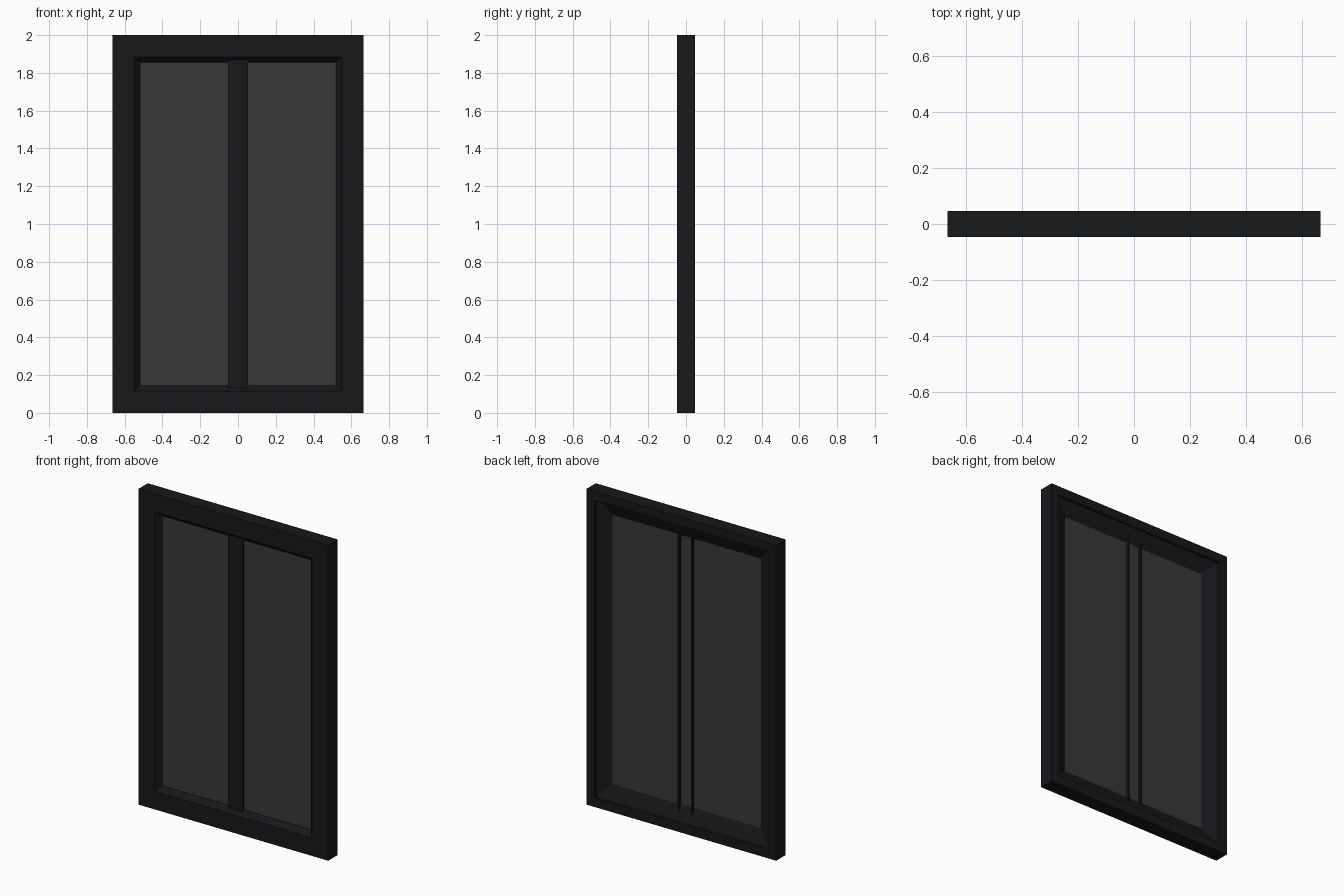
import bpy, bmesh

if "Cube" in bpy.data.objects:
    bpy.data.objects.remove(bpy.data.objects["Cube"])

W, H, D = 0.665, 2.0, 0.047


def material(name, color):
    m = bpy.data.materials.new(name)
    m.diffuse_color = color
    m.use_nodes = True
    m.node_tree.nodes["Principled BSDF"].inputs["Base Color"].default_value = m.diffuse_color
    return m


black = material("dark_frame", (0.008, 0.009, 0.011, 1))
grey = material("grey_pane", (0.04, 0.04, 0.04, 1))


def finish(name, bm, mat):
    bmesh.ops.recalc_face_normals(bm, faces=bm.faces)
    me = bpy.data.meshes.new(name)
    bm.to_mesh(me)
    bm.free()
    me.materials.append(mat)
    ob = bpy.data.objects.new(name, me)
    bpy.context.collection.objects.link(ob)
    return ob


def box(name, x, y, z, mat):
    bm = bmesh.new()
    bmesh.ops.create_cube(bm, size=1)
    for v in bm.verts:
        for i, (lo, hi) in enumerate((x, y, z)):
            v.co[i] = lo if v.co[i] < 0 else hi
    return finish(name, bm, mat)


def mitred_frame(name, profile, mat):
    """Sweep a closed (inset, y) profile round the rectangle with mitred corners."""
    bm = bmesh.new()
    rings = []
    for inset, y in profile:
        x, lo, hi = W - inset, inset, H - inset
        rings.append([bm.verts.new(p) for p in
                      ((-x, y, lo), (x, y, lo), (x, y, hi), (-x, y, hi))])
    for a, b in zip(rings, rings[1:] + rings[:1]):
        for i in range(4):
            j = (i + 1) % 4
            bm.faces.new((a[i], a[j], b[j], b[i]))
    return finish(name, bm, mat)


# outer frame: sloped front reveal, stepped and sloped back reveal
mitred_frame("window_frame", [
    (0, -D), (0, D), (0.057, D), (0.057, 0.03),
    (0.145, -0.007), (0.145, -0.013), (0.115, -D)], black)

# glazing panel
box("glass_pane", (-0.53, 0.53), (-0.012, -0.008), (0.13, 1.87), grey)

# centre bar on the front, with thin fins showing on the back
box("centre_bar", (-0.05, 0.05), (-0.027, -0.0115), (0.11, 1.89), black)
for side, s in (("left", -1), ("right", 1)):
    xs = sorted((s * 0.042, s * 0.052))
    box("bar_fin_" + side, xs, (-0.024, 0.01), (0.1, 1.9), black)
